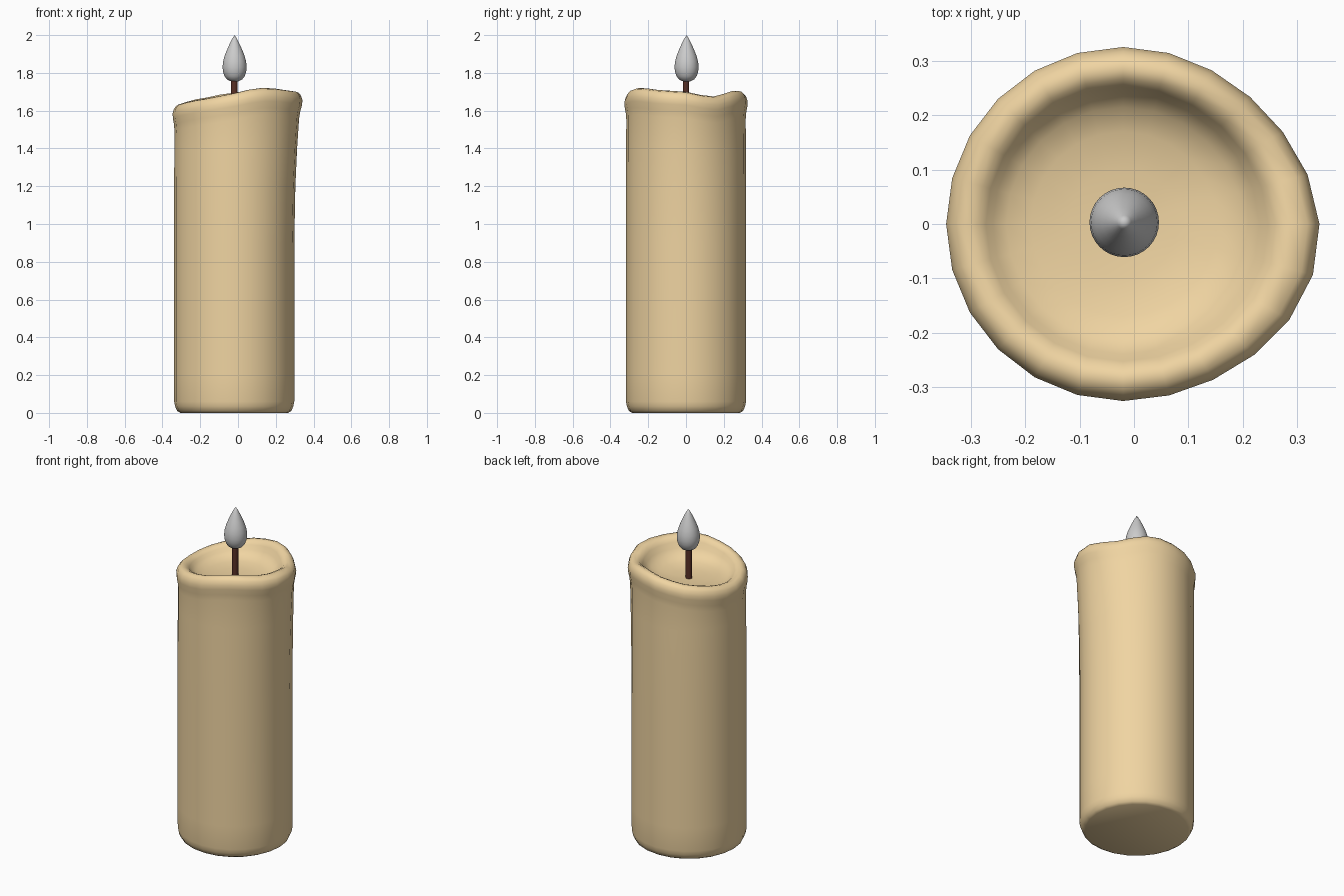
import bpy, math

if "Cube" in bpy.data.objects:
    bpy.data.objects.remove(bpy.data.objects["Cube"])

CX, N = -0.02, 24


def material(name, rgb):
    m = bpy.data.materials.new(name)
    m.diffuse_color = (*rgb, 1)
    m.use_nodes = True
    m.node_tree.nodes["Principled BSDF"].inputs["Base Color"].default_value = m.diffuse_color
    return m


def skin(name, rings, mat=None, angle=60):
    """Closed surface through rings of points; a one-point ring is a pole."""
    verts, faces, starts = [], [], []
    for r in rings:
        starts.append(len(verts))
        verts += r
    for i in range(len(rings) - 1):
        a, b, na, nb = starts[i], starts[i + 1], len(rings[i]), len(rings[i + 1])
        n = max(na, nb)
        for j in range(n):
            k = (j + 1) % n
            if na == 1:
                faces.append((a, b + k, b + j))
            elif nb == 1:
                faces.append((a + j, a + k, b))
            else:
                faces.append((a + j, a + k, b + k, b + j))
    me = bpy.data.meshes.new(name)
    me.from_pydata(verts, [], faces)
    ob = bpy.data.objects.new(name, me)
    bpy.context.collection.objects.link(ob)
    if mat:
        me.materials.append(mat)
    bpy.ops.object.select_all(action='DESELECT')
    ob.select_set(True)
    bpy.context.view_layer.objects.active = ob
    bpy.ops.object.shade_smooth_by_angle(angle=math.radians(angle))
    return ob


def lathe(name, profile, sides, mat=None, x=CX, y=0.0, angle=60):
    rings = []
    for r, z in profile:
        if r == 0:
            rings.append([(x, y, z)])
        else:
            rings.append([(x + r * math.cos(math.tau * j / sides),
                           y + r * math.sin(math.tau * j / sides), z) for j in range(sides)])
    return skin(name, rings, mat, angle)


# Height of the melted rim every 15 degrees, counter-clockwise from +x
CREST = [1.70, 1.683, 1.675, 1.69, 1.705, 1.705, 1.695, 1.685, 1.67, 1.66, 1.648, 1.638,
         1.632, 1.636, 1.645, 1.655, 1.665, 1.678, 1.692, 1.71, 1.72, 1.718, 1.71, 1.705]
FLOOR = 1.58


def wax_ring(r, zfun, lean=None):
    ring = []
    for j in range(N):
        a = math.tau * j / N
        z = zfun(CREST[j])
        # the wax sags outward on the right near the top
        t = min(1, max(0, (z - 0.9) / 0.75)) ** 2 if lean is None else lean
        rr = r + 0.037 * t * max(0, math.cos(a + 0.14)) ** 4
        ring.append((CX + rr * math.cos(a), rr * math.sin(a), z))
    return ring


# Wax body: base, wall, rolled rim, melted bowl
rings = [[(CX, 0, 0)]]
for r, z in [(0.285, 0), (0.302, 0.01), (0.313, 0.035), (0.318, 0.06), (0.318, 0.2),
             (0.318, 0.9), (0.318, 1.2), (0.317, 1.4)]:
    rings.append(wax_ring(r, lambda c, z=z: z))
for r, dz in [(0.316, -0.14), (0.319, -0.105), (0.325, -0.07), (0.326, -0.045),
              (0.318, -0.02), (0.304, -0.005)]:
    rings.append(wax_ring(r, lambda c, d=dz: c + d))
for r, k, lean in [(0.285, 1, 0.6), (0.267, 0.93, 0.5), (0.253, 0.76, 0.4), (0.24, 0.52, 0.3),
                   (0.215, 0.28, 0.2), (0.17, 0.12, 0.1), (0.1, 0.03, 0)]:
    rings.append(wax_ring(r, lambda c, k=k: FLOOR + k * (c - FLOOR), lean))
rings.append([(CX, 0, FLOOR)])
skin("wax_body", rings, material("wax", (0.87, 0.66, 0.36)), 80)

# Wick
lathe("wick", [(0, 1.565), (0.018, 1.565), (0.018, 1.78), (0, 1.78)], 10,
      material("wick_dark", (0.1, 0.03, 0.02)))

# Flame
lathe("flame", [(0, 1.753), (0.022, 1.756), (0.04, 1.765), (0.053, 1.782), (0.061, 1.805),
                (0.064, 1.83), (0.061, 1.86), (0.053, 1.89), (0.041, 1.92), (0.027, 1.952),
                (0.013, 1.98), (0, 2.0)], 32, None, -0.018, 0.003)
